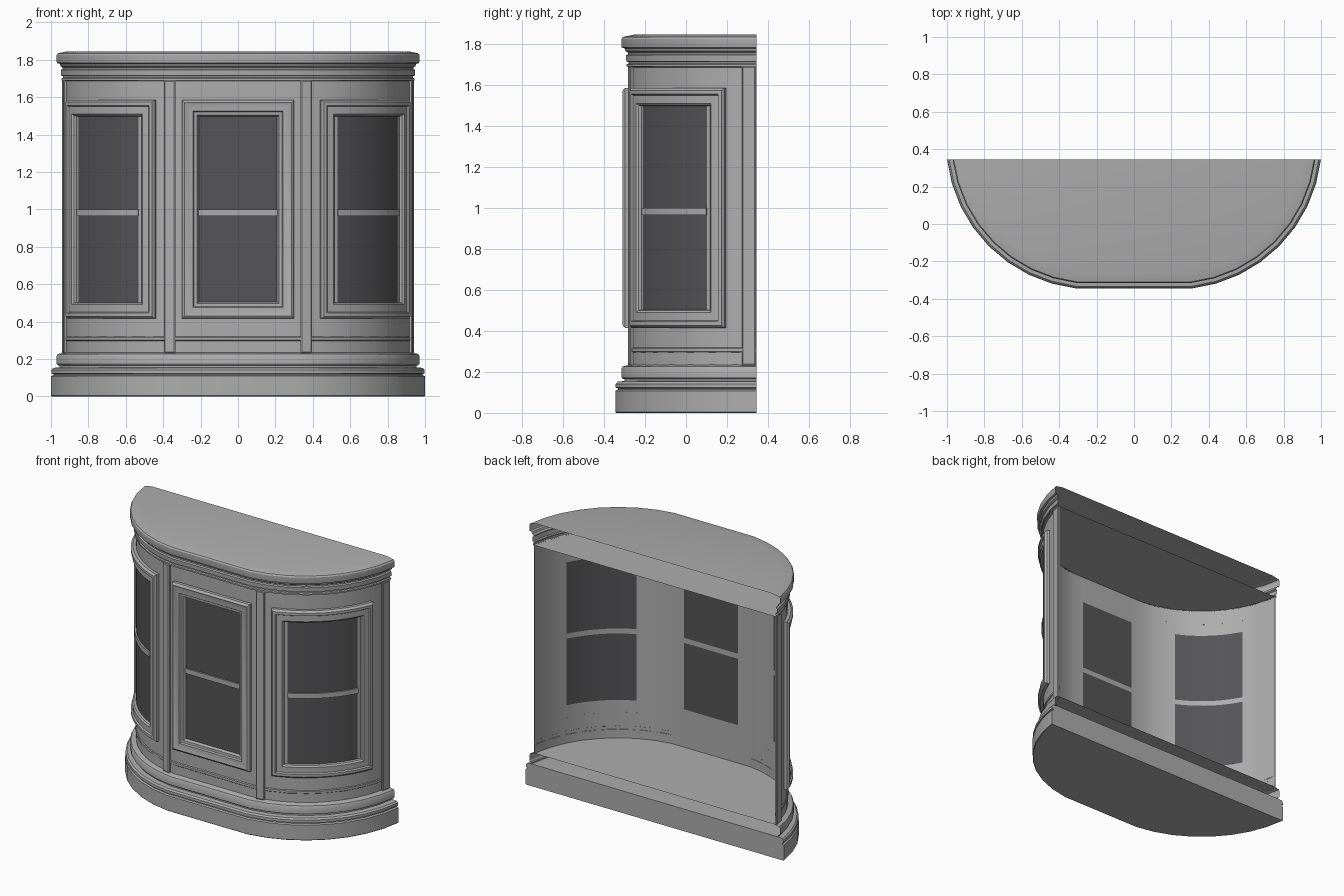
import bpy, bmesh, math

if "Cube" in bpy.data.objects:
    bpy.data.objects.remove(bpy.data.objects["Cube"])

def material(name, c):
    m = bpy.data.materials.new(name)
    m.diffuse_color = (*c, 1)
    m.use_nodes = True
    m.node_tree.nodes["Principled BSDF"].inputs["Base Color"].default_value = m.diffuse_color
    return m

GREY = material("grey_wood", (0.42, 0.42, 0.42))
DARK = material("dark_glass", (0.09, 0.09, 0.095))

# Plan outline: flat front joined to an arc on each side, ending at a flat back.
R, CX, CY, A0, FLAT = 0.785, 0.22, 0.435, math.radians(6.6), 0.31
BACK = 0.09
END = FLAT + R * (math.acos(BACK / R) - A0)
WALL = 0.07

def pt(s, d, z):
    """Point at distance s along the outline, inset by d, at height z."""
    r, a = R - d, abs(s)
    if a <= FLAT:
        x, y = a / FLAT * (CX + r * math.sin(A0)), CY - r * math.cos(A0)
    else:
        t = min(A0 + (a - FLAT) / R, math.acos(BACK / r))
        x, y = CX + r * math.sin(t), CY - r * math.cos(t)
    return (math.copysign(x, s), y, z)

def spread(breaks, step=0.08):
    """Subdivide between breaks, always splitting where flat meets curve."""
    b = sorted(set(breaks) | {k for k in (-FLAT, FLAT) if min(breaks) < k < max(breaks)})
    out = [b[0]]
    for p, q in zip(b, b[1:]):
        n = 1 if abs(p + q) < 2 * FLAT and max(abs(p), abs(q)) <= FLAT else max(1, math.ceil((q - p) / step))
        out += [p + (q - p) * i / n for i in range(1, n + 1)]
    return out

PATH = spread([-END, END], 0.15)

def finish(bm, name, mat):
    bmesh.ops.remove_doubles(bm, verts=bm.verts, dist=0.00005)
    bmesh.ops.recalc_face_normals(bm, faces=bm.faces)
    me = bpy.data.meshes.new(name)
    bm.to_mesh(me)
    bm.free()
    me.materials.append(mat)
    ob = bpy.data.objects.new(name, me)
    bpy.context.collection.objects.link(ob)
    return ob

def loft(name, rings, closed, caps=(), mat=GREY):
    """Bridge rings of points; cap the rings with the given indices."""
    bm = bmesh.new()
    vs = [[bm.verts.new(p) for p in ring] for ring in rings]
    n = len(rings[0])
    for a, b in zip(vs, vs[1:]):
        for i in range(n if closed else n - 1):
            j = (i + 1) % n
            bm.faces.new((a[i], a[j], b[j], b[i]))
    for c in caps:
        bm.faces.new(vs[c])
    return finish(bm, name, mat)

def moulding(name, profile, closed=False, caps=()):
    return loft(name, [[pt(s, d, z) for s in PATH] for d, z in profile], closed, caps)

def frame(name, s0, s1, z0, z1, steps, solid=False):
    """Rectangular frame bent along the outline; steps are (inset, depth)."""
    cols = spread([s0, s1])
    rings = []
    for inset, d in steps:
        k = [s0 + inset + (s - s0) * (s1 - s0 - 2 * inset) / (s1 - s0) for s in cols]
        rings.append([pt(s, d, z0 + inset) for s in k] + [pt(s, d, z1 - inset) for s in reversed(k)])
    ob = loft(name, rings, True)
    if solid:  # front face strips
        a, b = cols[0], cols[-1]
        ins, d = steps[-1]
        k = [a + ins + (s - a) * (b - a - 2 * ins) / (b - a) for s in cols]
        bm = bmesh.new()
        bm.from_mesh(ob.data)
        for p, q in zip(k, k[1:]):
            bm.faces.new([bm.verts.new(pt(s, d, z)) for s, z in
                          ((p, z0 + ins), (q, z0 + ins), (q, z1 - ins), (p, z1 - ins))])
        bmesh.ops.remove_doubles(bm, verts=bm.verts, dist=0.00005)
        bmesh.ops.recalc_face_normals(bm, faces=bm.faces)
        bm.to_mesh(ob.data)
        bm.free()
    return ob

# Base plinth (solid) and the rounded moulding above it
moulding("base_plinth", [(0.03, 0), (0.004, 0), (0, 0.004), (0, 0.108), (0.012, 0.113), (0.012, 0.12),
                         (0.002, 0.123), (0.002, 0.142), (0.012, 0.152), (0.04, 0.155)], True, (0, -1))
moulding("base_moulding", [(0.045, 0.155), (0.045, 0.165), (0.035, 0.167), (0.03, 0.175), (0.03, 0.215),
                           (0.036, 0.226), (0.05, 0.23), (WALL, 0.235)])

# Cornice with stepped bed mouldings and a raised top
moulding("cornice", [(WALL, 1.685), (0.056, 1.69), (0.056, 1.7), (0.064, 1.704), (0.064, 1.712), (0.054, 1.715),
                     (0.052, 1.745), (0.062, 1.75), (0.062, 1.758), (0.05, 1.765), (0.046, 1.778),
                     (0.032, 1.782), (0.03, 1.79), (0.03, 1.825), (0.036, 1.834), (0.045, 1.836),
                     (0.09, 1.845)], False, (-1,))

# Floor and ceiling sheets
for name, z in (("floor", 0.235), ("ceiling", 1.69)):
    bm = bmesh.new()
    bm.faces.new([bm.verts.new(pt(s, WALL, z)) for s in PATH])
    finish(bm, name, GREY)

# Wall sheet with window openings, and panes filling them
SIDE = (0.573, 1.074)
MID = 0.215
OPEN = [(-SIDE[1], -SIDE[0]), (-MID, MID), SIDE]
cols = spread([-END, END] + [v for o in OPEN for v in o])
rows = [0.23, 0.5, 0.965, 1.0, 1.5, 1.69]
wall, glass = bmesh.new(), bmesh.new()
for p, q in zip(cols, cols[1:]):
    inside = any(a < (p + q) / 2 < b for a, b in OPEN)
    for i, (z0, z1) in enumerate(zip(rows, rows[1:])):
        bm = glass if inside and i in (1, 3) else wall
        bm.faces.new([bm.verts.new(pt(s, WALL, z)) for s, z in ((p, z0), (q, z0), (q, z1), (p, z1))])
finish(wall, "cabinet_wall", GREY)
finish(glass, "window_glass", DARK)

# Raised door frames with glazing bars
frame("center_door_frame", -0.305, 0.305, 0.415, 1.585,
      [(0, WALL), (0, 0.048), (0.006, 0.04), (0.014, 0.036), (0.022, 0.04), (0.06, 0.04),
       (0.066, 0.05), (0.082, 0.052), (0.09, WALL)])
for side, sg in (("left", -1), ("right", 1)):
    a, b = sorted((sg * 0.463, sg * 1.184))
    frame(side + "_door_frame", a, b, 0.415, 1.585,
          [(0, WALL), (0, 0.05), (0.012, 0.036), (0.03, 0.036), (0.036, 0.046), (0.075, 0.046),
           (0.08, 0.052), (0.085, 0.055), (0.088, WALL)])
for i, (a, b) in enumerate(OPEN):
    frame("glazing_bar_%d" % i, a, b, 0.965, 1.0, [(0, WALL), (0, 0.06)], True)

# Pilasters beside the center door and at both ends, with a low bead rail between them
for side, sg in (("left", -1), ("right", 1)):
    for part, s0, s1 in (("inner", 0.345, 0.41), ("end", 1.275, 1.35)):
        a, b = sorted((sg * s0, sg * s1))
        frame("%s_%s_pilaster" % (side, part), a, b, 0.232, 1.69,
              [(0, WALL), (0, 0.06), (0.006, 0.056)], True)
moulding("lower_bead", [(WALL, 0.295), (0.064, 0.3), (0.064, 0.315), (WALL, 0.32)])

# Smooth curved faces, keep moulding edges crisp
bpy.ops.object.select_all(action='DESELECT')
for ob in bpy.data.objects:
    ob.select_set(True)
    bpy.context.view_layer.objects.active = ob
bpy.ops.object.shade_smooth_by_angle(angle=math.radians(30))
